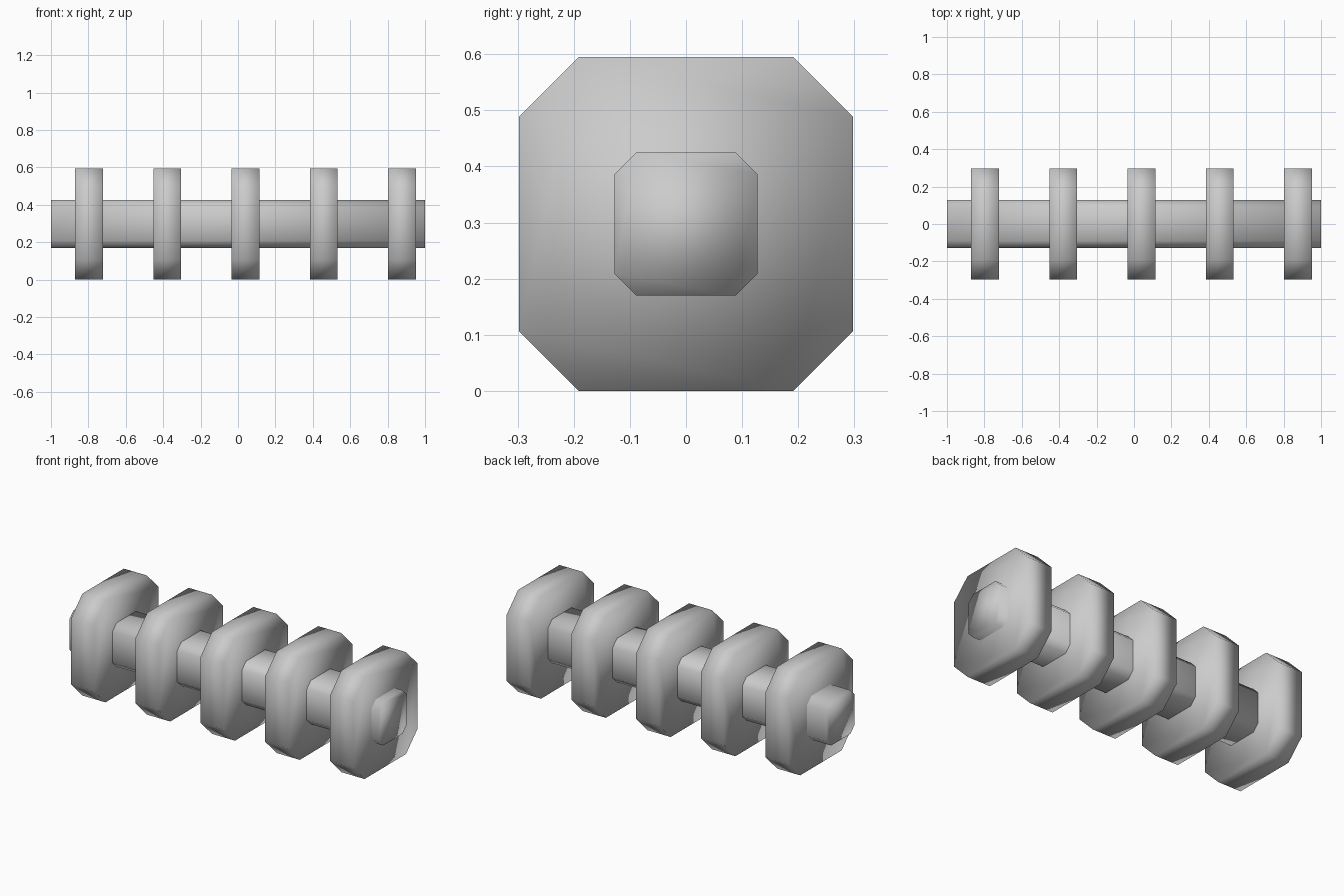
import bpy, bmesh

if "Cube" in bpy.data.objects:
    bpy.data.objects.remove(bpy.data.objects["Cube"])

AXIS_Z = 0.2975  # height of the shaft centre line


def chamfered_bar(name, x0, x1, half, flat):
    """Square prism along x with its four long edges chamfered."""
    ring = [(half, -flat), (half, flat), (flat, half), (-flat, half),
            (-half, flat), (-half, -flat), (-flat, -half), (flat, -half)]
    bm = bmesh.new()
    cap = bm.faces.new([bm.verts.new((x0, y, z + AXIS_Z)) for y, z in ring])
    ext = bmesh.ops.extrude_face_region(bm, geom=[cap], use_keep_orig=True)
    new_verts = [g for g in ext["geom"] if isinstance(g, bmesh.types.BMVert)]
    bmesh.ops.translate(bm, vec=(x1 - x0, 0, 0), verts=new_verts)
    bmesh.ops.recalc_face_normals(bm, faces=bm.faces)
    # soft shading runs over every edge
    for f in bm.faces:
        f.smooth = True
    mesh = bpy.data.meshes.new(name)
    bm.to_mesh(mesh)
    bm.free()
    obj = bpy.data.objects.new(name, mesh)
    bpy.context.collection.objects.link(obj)
    return obj


# Central shaft
chamfered_bar("shaft", -1.0, 1.0, 0.1275, 0.089)

# Five evenly spaced collars, shifted slightly towards +x
for i in range(5):
    x = -0.797 + i * 0.4185
    chamfered_bar(f"collar_{i + 1}", x - 0.0745, x + 0.0745, 0.2975, 0.191)
